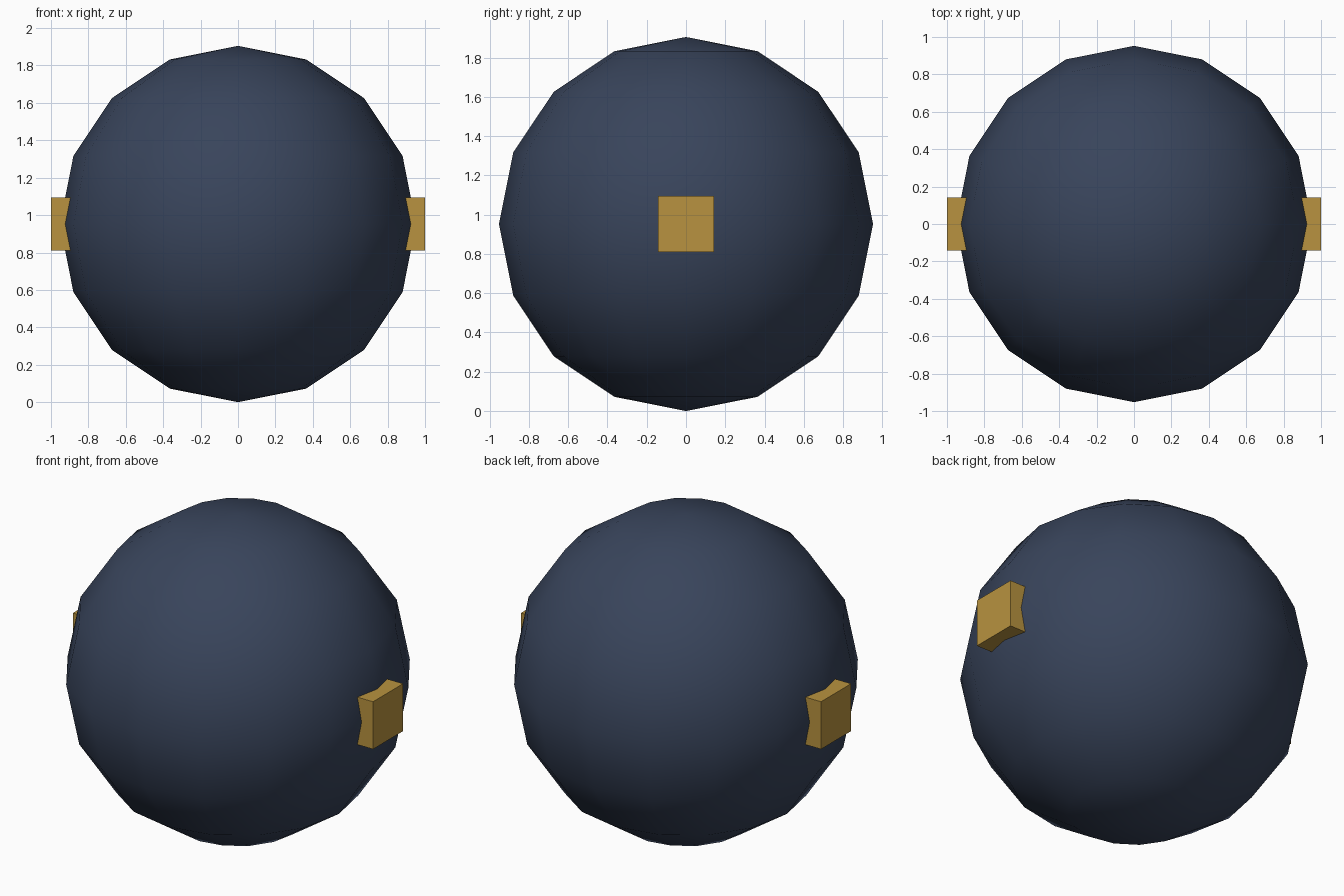
import bpy
import math

cube = bpy.data.objects.get("Cube")
if cube:
    bpy.data.objects.remove(cube, do_unlink=True)

RADIUS = 0.9524
BLOCK = 0.2857


def make_material(name, color):
    mat = bpy.data.materials.new(name)
    mat.use_nodes = True
    mat.diffuse_color = color
    mat.node_tree.nodes["Principled BSDF"].inputs["Base Color"].default_value = color
    return mat


navy = make_material("dark slate blue", (0.04, 0.058, 0.105, 1))
gold = make_material("muted gold", (0.48, 0.29, 0.05, 1))

# Round body with a coarse outline and smooth shading
bpy.ops.mesh.primitive_uv_sphere_add(
    segments=16, ring_count=8, radius=RADIUS, location=(0, 0, RADIUS))
body = bpy.context.object
body.name = "round_body"
body.data.materials.append(navy)
bpy.ops.object.shade_smooth_by_angle(angle=math.radians(40))

# Square blocks sunk into both sides
for name, side in (("left_block", 1), ("right_block", -1)):
    bpy.ops.mesh.primitive_cube_add(
        size=BLOCK, location=(side * (1 - BLOCK / 2), 0, RADIUS))
    block = bpy.context.object
    block.name = name
    block.data.materials.append(gold)
